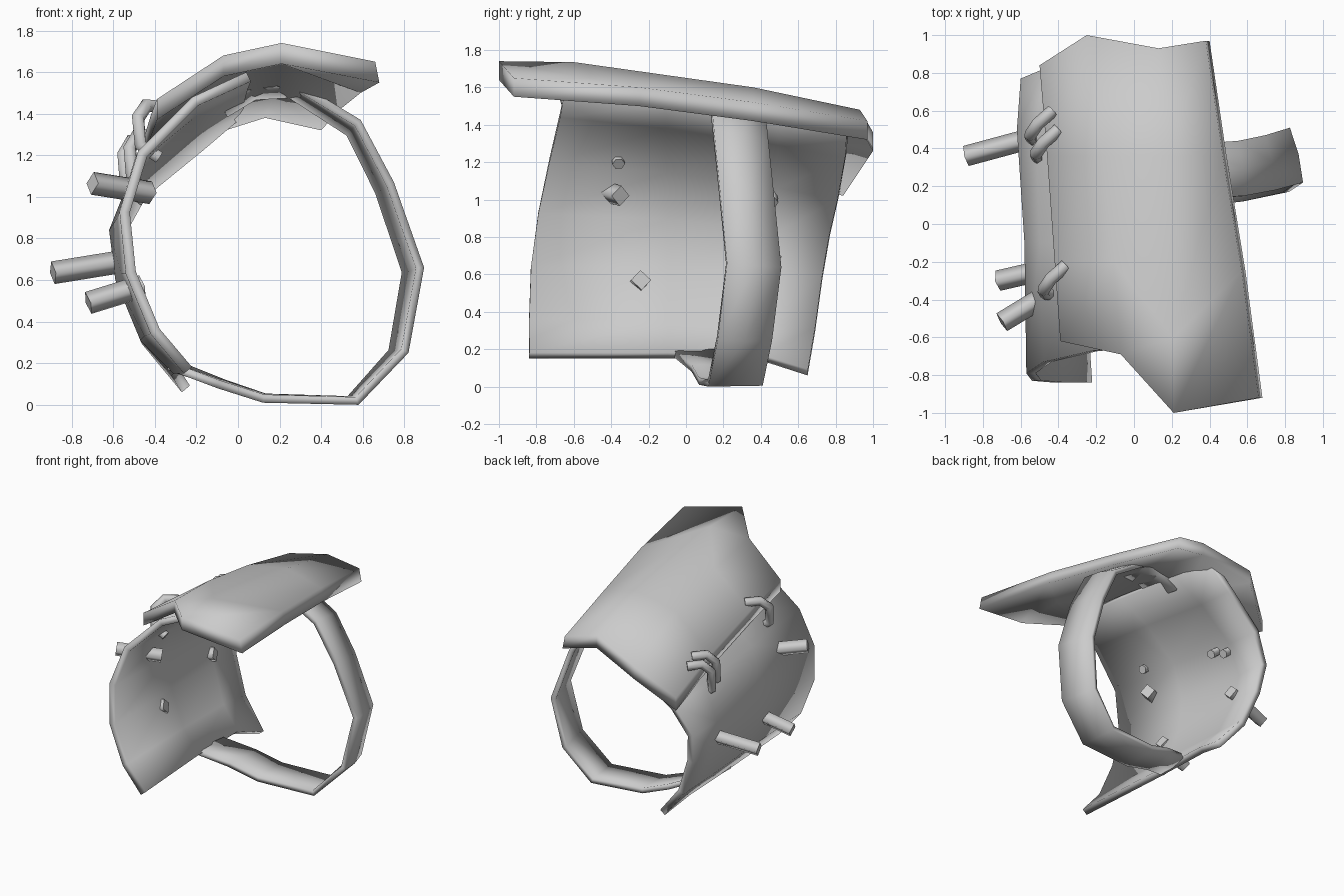
import bpy, bmesh, math
from mathutils import Vector

if "Cube" in bpy.data.objects:
    bpy.data.objects.remove(bpy.data.objects["Cube"])

CENTRE = Vector((0.1, 0.0, 0.8))


def finish(obj, angle=100):
    bpy.ops.object.select_all(action='DESELECT')
    obj.select_set(True)
    bpy.context.view_layer.objects.active = obj
    for m in list(obj.modifiers):
        bpy.ops.object.modifier_apply(modifier=m.name)
    bpy.ops.object.shade_smooth_by_angle(angle=math.radians(angle))


def sheet(name, rows, thickness):
    """Skin a grid of outer-surface points, then thicken it inward."""
    bm = bmesh.new()
    grid = [[bm.verts.new(p) for p in row] for row in rows]
    for a, b in zip(grid, grid[1:]):
        for i in range(len(a) - 1):
            bm.faces.new((a[i], a[i + 1], b[i + 1], b[i]))
    bm.normal_update()
    if sum(f.normal.dot(f.calc_center_median() - CENTRE) for f in bm.faces) < 0:
        bmesh.ops.reverse_faces(bm, faces=bm.faces[:])
    me = bpy.data.meshes.new(name)
    bm.to_mesh(me)
    bm.free()
    obj = bpy.data.objects.new(name, me)
    bpy.context.collection.objects.link(obj)
    sol = obj.modifiers.new("thickness", 'SOLIDIFY')
    sol.thickness, sol.offset = thickness, -1
    finish(obj)
    return obj


def rod(name, points, radius, resolution):
    """Round bar along a path."""
    cu = bpy.data.curves.new(name, 'CURVE')
    cu.dimensions = '3D'
    cu.bevel_depth, cu.bevel_resolution, cu.use_fill_caps = radius, resolution, True
    sp = cu.splines.new('POLY')
    sp.points.add(len(points) - 1)
    for p, co in zip(sp.points, points):
        p.co = (*co, 1)
    obj = bpy.data.objects.new(name, cu)
    bpy.context.collection.objects.link(obj)
    bpy.ops.object.select_all(action='DESELECT')
    obj.select_set(True)
    bpy.context.view_layer.objects.active = obj
    bpy.ops.object.convert(target='MESH')
    finish(bpy.context.object)


# Upper plate: front to back sections, left to right
plate = sheet("upper_plate", [
    [(-0.39, -0.62, 1.47), (-0.07, -0.69, 1.68), (0.21, -1.0, 1.74), (0.66, -0.92, 1.65)],
    [(-0.42, -0.2, 1.39), (-0.11, -0.2, 1.64), (0.21, -0.6, 1.735), (0.57, -0.25, 1.60)],
    [(-0.46, 0.36, 1.26), (-0.17, 0.36, 1.53), (0.18, 0.36, 1.60), (0.47, 0.36, 1.52)],
    [(-0.5, 0.84, 1.12), (-0.25, 1.0, 1.36), (0.13, 0.93, 1.48), (0.38, 0.97, 1.42)],
], 0.085)
# Underside follows the top at a constant vertical depth, right edge leaning out
verts = plate.data.vertices
half = len(verts) // 2
for i in range(half):
    lean = 0.02 if i % 4 == 3 else 0.0
    verts[half + i].co = verts[i].co + Vector((lean, 0, -0.1))

# Side plate: front to back sections, bottom to top
sheet("side_plate", [
    [(-0.26, -0.84, 0.15), (-0.42, -0.84, 0.34), (-0.54, -0.83, 0.63), (-0.57, -0.79, 0.93),
     (-0.48, -0.73, 1.22), (-0.22, -0.67, 1.48), (0.04, -0.65, 1.60)],
    [(-0.31, -0.1, 0.15), (-0.45, -0.1, 0.33), (-0.56, -0.1, 0.63), (-0.58, -0.1, 0.9),
     (-0.50, -0.1, 1.17), (-0.24, -0.1, 1.42), (0.02, -0.1, 1.55)],
    [(-0.32, 0.4, 0.14), (-0.47, 0.43, 0.31), (-0.59, 0.47, 0.60), (-0.62, 0.5, 0.84),
     (-0.52, 0.5, 1.09), (-0.25, 0.5, 1.33), (0.0, 0.5, 1.48)],
    [(-0.27, 0.65, 0.06), (-0.46, 0.69, 0.29), (-0.57, 0.73, 0.58), (-0.60, 0.77, 0.81),
     (-0.48, 0.82, 1.03), (-0.20, 0.86, 1.26), (0.0, 0.87, 1.43)],
], 0.05)

# Open arm band: front edge stations, back edge tapered towards the base
front = [(-0.34, -0.08, 0.17), (-0.10, 0.03, 0.08), (0.12, 0.07, 0.01), (0.58, 0.12, 0.0),
         (0.82, 0.17, 0.25), (0.895, 0.22, 0.66), (0.75, 0.18, 1.07), (0.59, 0.15, 1.37),
         (0.26, 0.13, 1.57), (0.06, 0.13, 1.56), (-0.10, 0.13, 1.47)]
back = [(0.2 + (x - 0.2) * 0.9, y + 0.29, z * 0.96 + 0.005) for x, y, z in front]
middle = [tuple((Vector(a) + Vector(b)) / 2 + (Vector(a) - CENTRE).normalized() * (0.012 if a[2] > 0.1 else 0))
          for a, b in zip(front, back)]
sheet("arm_band", [front, middle, back], 0.04)

# Pegs through the side plate
for i, ends in enumerate([
        [(-0.70, -0.52, 1.065), (-0.42, -0.35, 1.02)],
        [(-0.89, 0.36, 0.635), (-0.52, 0.46, 0.695)],
        [(-0.72, -0.30, 0.49), (-0.46, -0.24, 0.57)]]):
    rod(f"peg_{i + 1}", ends, 0.055, 0)

# Hooks lacing the upper plate to the side plate: position, height stretch
hook = [(0.10, 0.14, 0.06), (0.02, 0.07, 0.07), (-0.02, 0.01, 0.01), (-0.01, -0.01, -0.12), (0.08, 0, -0.18)]
for i, (x, y, z, s) in enumerate([(-0.46, -0.36, 1.37, 1), (-0.50, 0.36, 1.22, 1.15), (-0.53, 0.46, 1.19, 1.15)]):
    rod(f"hook_{i + 1}", [(x + a, y + b, z + c * s) for a, b, c in hook], 0.034, 1)
